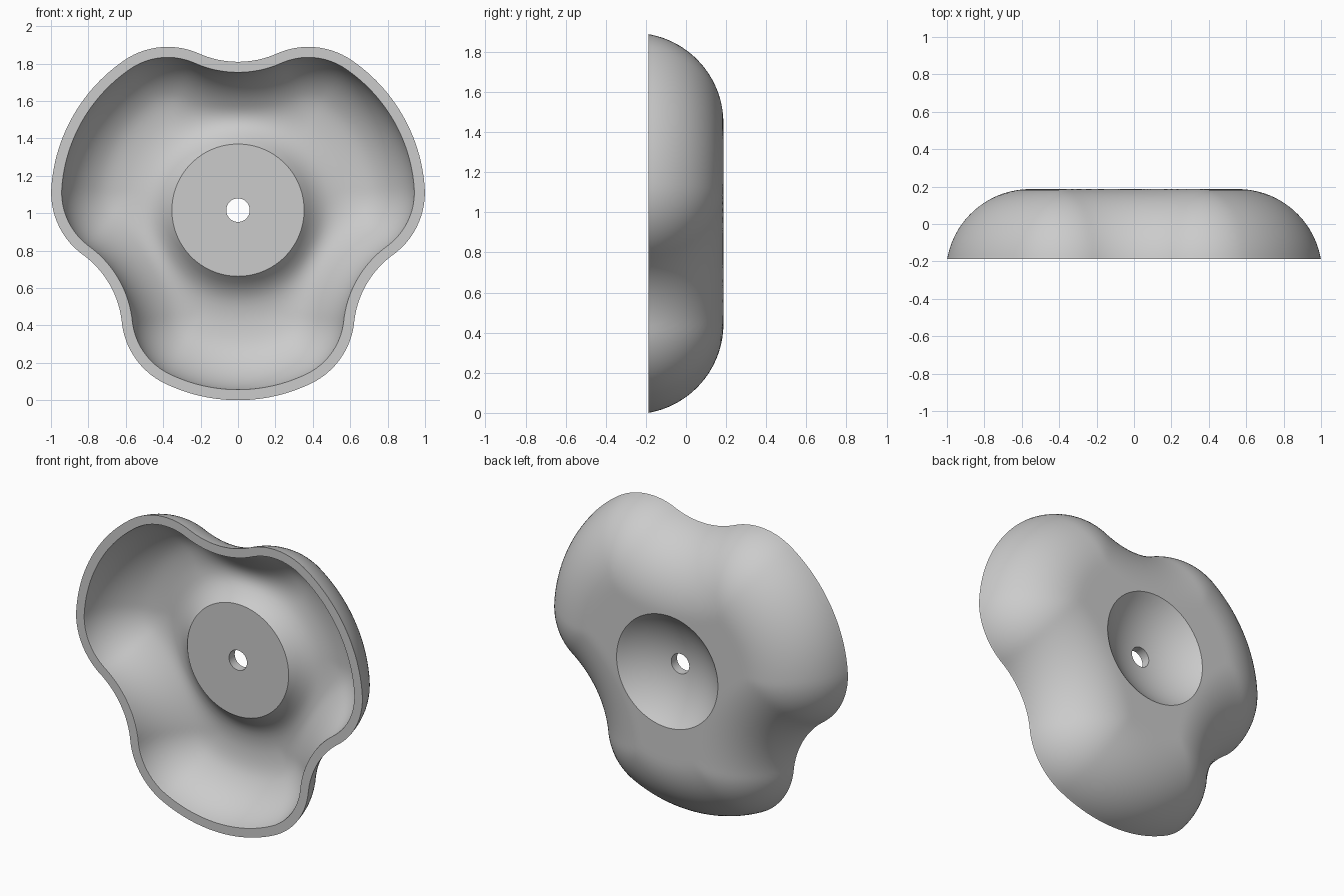
import bpy, bmesh, math

cube = bpy.data.objects.get("Cube")
if cube:
    bpy.data.objects.remove(cube)

# Outline: three lobes made of tangent arcs, described in one folded 60 degree sector
LOBE_X, LOBE_R = 0.116, 0.896          # broad arc on each lobe axis
CORNER, CORNER_R = (0.554, 0.211), 0.41
NOTCH_D, NOTCH_R = 1.302, 0.512        # concave arc between lobes
NOTCH = (NOTCH_D * 0.5, NOTCH_D * math.sin(math.pi / 3))
LOBE_ANGLE = math.atan2(CORNER[1], CORNER[0] - LOBE_X)
NOTCH_ANGLE = math.radians(24)

SEGMENTS, STEPS = 192, 28
FRONT, SCALE, CENTRE_Z = -0.187, 1.004, 1.016
HUB_R, HOLE_R, FLOOR = 0.352, 0.0625, 0.132
ROUND_D, ROUND_Y = 0.444, -0.263       # centre of the rounded shoulder


def depth_inside(r, theta):
    """Signed distance from the outline, positive inside."""
    phi = (theta + math.pi / 2) % (2 * math.pi / 3)
    phi = min(phi, 2 * math.pi / 3 - phi)
    u, v = r * math.cos(phi), r * math.sin(phi)
    found = []
    if math.atan2(v, u - LOBE_X) < LOBE_ANGLE:
        found.append(LOBE_R - math.hypot(u - LOBE_X, v))
    to_notch = math.atan2(NOTCH[1] - v, NOTCH[0] - u) - math.pi / 3
    if abs(to_notch) < NOTCH_ANGLE:
        found.append(math.hypot(u - NOTCH[0], v - NOTCH[1]) - NOTCH_R)
    return min(found) if found else CORNER_R - math.hypot(u - CORNER[0], v - CORNER[1])


def radius_at(theta, level):
    """Radius along a ray at which the outline is a given distance away."""
    low, high = 0.6, 1.1
    for _ in range(30):
        mid = (low + high) / 2
        if depth_inside(mid, theta) > level:
            low = mid
        else:
            high = mid
    return low


def shoulder(r, theta, radius):
    """Rounded shell surface, flat once past the shoulder."""
    d = max(0, ROUND_D - depth_inside(r, theta))
    return ROUND_Y + math.sqrt(max(0, radius ** 2 - d ** 2))


def hub_fillet(r):
    """Concave sweep from the hub edge down to the floor."""
    bend = math.radians(55)
    rho = FLOOR / (1 - math.cos(bend))
    away = max(0, HUB_R + rho * math.sin(bend) - r)
    return FLOOR - rho + math.sqrt(rho ** 2 - away ** 2)


def smooth_min(a, b, k=0.05):
    h = max(k - abs(a - b), 0) / k
    return min(a, b) - h * h * k / 4


def inner_point(theta, t):
    r = HUB_R + (radius_at(theta, 0.056) - HUB_R) * t
    if t == 0:
        return r, 0
    if t == 1:
        return r, FRONT
    return r, smooth_min(shoulder(r, theta, 0.395), hub_fillet(r))


def outer_point(theta, t):
    r = HUB_R + (radius_at(theta, 0) - HUB_R) * t
    return r, (FRONT if t == 1 else shoulder(r, theta, 0.45))


def dish_point(theta, t):
    r = HUB_R + (HOLE_R - HUB_R) * t
    ball = 0.53
    return r, 0.187 + math.sqrt(ball ** 2 - HUB_R ** 2) - math.sqrt(ball ** 2 - r ** 2)


def ease(i):
    """Steps packed more tightly towards the rim."""
    return math.sin(i / STEPS * math.pi / 2)


# Closed cross-section: hole, hub face, inside, rim, outside, dish, hole
rings = [lambda a: (HOLE_R, 0)]
rings += [lambda a, t=ease(i): inner_point(a, t) for i in range(STEPS + 1)]
rings += [lambda a, t=ease(i): outer_point(a, t) for i in range(STEPS, -1, -1)]
rings += [lambda a, t=i / 12: dish_point(a, t) for i in range(1, 13)]

bm = bmesh.new()
loops = []
for ring in rings:
    loop = []
    for s in range(SEGMENTS):
        a = 2 * math.pi * s / SEGMENTS
        r, y = ring(a)
        loop.append(bm.verts.new((SCALE * r * math.cos(a), y,
                                  CENTRE_Z + SCALE * r * math.sin(a))))
    loops.append(loop)
for k, loop in enumerate(loops):
    after = loops[(k + 1) % len(loops)]
    for s in range(SEGMENTS):
        n = (s + 1) % SEGMENTS
        bm.faces.new((loop[s], loop[n], after[n], after[s]))
bmesh.ops.recalc_face_normals(bm, faces=bm.faces)
mesh = bpy.data.meshes.new("lobed_knob_shell")
bm.to_mesh(mesh)
bm.free()

# Plain grey finish
grey = bpy.data.materials.new("light_grey")
grey.use_nodes = True
colour = (0.6, 0.6, 0.6, 1)
grey.diffuse_color = colour
grey.node_tree.nodes["Principled BSDF"].inputs["Base Color"].default_value = colour
mesh.materials.append(grey)

knob = bpy.data.objects.new("lobed_knob_shell", mesh)
bpy.context.collection.objects.link(knob)
bpy.context.view_layer.objects.active = knob
knob.select_set(True)
bpy.ops.object.shade_smooth_by_angle(angle=math.radians(30))
